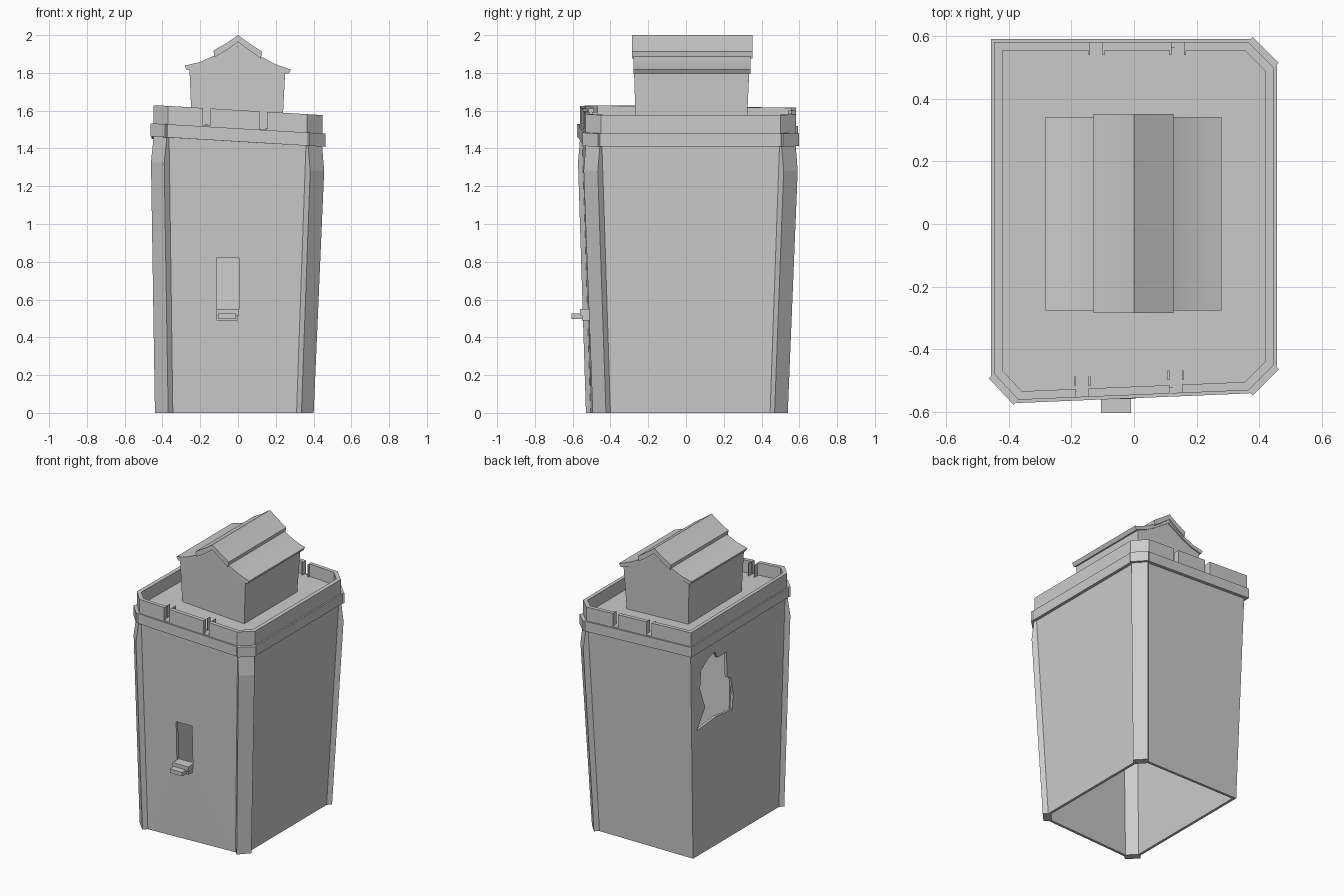
import bpy, bmesh
from mathutils import Vector

if "Cube" in bpy.data.objects:
    bpy.data.objects.remove(bpy.data.objects["Cube"])

# Wall plan (counter-clockwise): three chamfered corners, one sharp back-left corner
BASE = [(.31, -.47), (.375, -.40), (.375, .445), (.31, .515),
        (-.415, .515), (-.415, -.435), (-.345, -.505)]
TOP = [(.36, -.52), (.435, -.445), (.435, .495), (.36, .57),
       (-.435, .57), (-.435, -.475), (-.365, -.55)]
CHAMFERS = [(0, 1), (2, 3), (5, 6)]
WALL_TOP = 1.42


def tilt(x, y):
    """The crown of the tower rises toward the left front."""
    return .052 * (.44 - x) / .88 * (1 - .25 * (y + .55) / 1.1)


def make(name, verts, faces):
    me = bpy.data.meshes.new(name)
    me.from_pydata([tuple(v) for v in verts], [], faces)
    bm = bmesh.new()
    bm.from_mesh(me)
    bmesh.ops.recalc_face_normals(bm, faces=bm.faces)
    bm.to_mesh(me)
    bm.free()
    ob = bpy.data.objects.new(name, me)
    bpy.context.collection.objects.link(ob)
    return ob


def loft(name, rings, closed=False):
    """Skin rings in order; cap both ends, or join last to first as a tube."""
    n, m = len(rings[0]), len(rings)
    verts = [p for r in rings for p in r]
    faces = []
    for k in range(m if closed else m - 1):
        a, b = k * n, ((k + 1) % m) * n
        faces += [(a + i, a + (i + 1) % n, b + (i + 1) % n, b + i) for i in range(n)]
    if not closed:
        faces += [tuple(range(n)), tuple(range((m - 1) * n, m * n))]
    return make(name, verts, faces)


def offset(poly, d):
    """Move every side of a counter-clockwise outline outward by d."""
    out, n = [], len(poly)
    for i in range(n):
        p, q, r = (Vector(poly[j % n]) for j in (i - 1, i, i + 1))
        e1, e2 = (q - p).normalized(), (r - q).normalized()
        n1, n2 = Vector((e1.y, -e1.x)), Vector((e2.y, -e2.x))
        out.append(tuple(q + (n1 + n2) * d / (1 + n1.dot(n2))))
    return out


def at(poly, z, tilted=True):
    return [(x, y, z + (tilt(x, y) if tilted else 0)) for x, y in poly]


def box(name, x0, x1, y0, y1, z0, z1):
    plan = [(x0, y0), (x1, y0), (x1, y1), (x0, y1)]
    return loft(name, [at(plan, z0, False), at(plan, z1, False)])


def cut(ob, cutter):
    cutter.hide_render = True
    m = ob.modifiers.new("cut", 'BOOLEAN')
    m.operation, m.solver, m.object = 'DIFFERENCE', 'EXACT', cutter
    bpy.context.view_layer.objects.active = ob
    bpy.ops.object.modifier_apply(modifier=m.name)
    bpy.data.objects.remove(cutter)


# Tower walls: hollow tube, open at the bottom
walls = loft("tower_walls", [at(BASE, 0, False), at(TOP, WALL_TOP),
                             at(offset(TOP, -.018), WALL_TOP),
                             at(offset(BASE, -.018), 0, False)], closed=True)

# Front window and ragged breach in the left wall
cut(walls, box("window_cutter", -.115, .005, -.7, -.4, .55, .82))
breach = [(.49, .89), (.40, 1.02), (.46, 1.17), (.45, 1.30), (.37, 1.355), (.30, 1.37),
          (.27, 1.32), (.17, 1.32), (.16, 1.14), (.12, 1.12), (.09, 1.0), (.10, .89),
          (.28, .91)]
cut(walls, loft("breach_cutter", [[(x, y, z) for y, z in breach] for x in (-.6, -.3)]))

# Stepped window sill
box("sill_upper", -.115, .005, -.56, -.49, .515, .55)
box("sill_lower", -.105, -.01, -.605, -.49, .498, .525)
box("sill_bracket", -.115, .0, -.55, -.49, .49, .515)

# Corner pilasters, bulging out near the top, and the thicker band blocks above them
for i, j in CHAMFERS:
    rings = []
    for z, d in ((0, .035), (1.28, .038), (WALL_TOP + .02, .012)):
        t = min(z / WALL_TOP, 1)
        a, b = (Vector(BASE[k]).lerp(Vector(TOP[k]), t) for k in (i, j))
        e = (b - a).normalized()
        nrm = Vector((e.y, -e.x))
        plan = [a - nrm * .005, a + nrm * d, b + nrm * d, b - nrm * .005]
        rings.append([(p.x, p.y, z + tilt(p.x, p.y) * (t if z > 1 else 0)) for p in plan])
    loft("corner_pilaster", rings)
    a, b = Vector(TOP[i]), Vector(TOP[j])
    e = (b - a).normalized()
    nrm = Vector((e.y, -e.x))
    a, b = a - e * .006, b + e * .006
    plan = [a, a + nrm * .034, b + nrm * .034, b]
    loft("corner_band_block", [at(plan, 1.41), at(plan, 1.48)])

# Band around the top
loft("string_course", [at(offset(TOP, .022), 1.41), at(offset(TOP, .022), 1.48),
                       at(offset(TOP, -.005), 1.48), at(offset(TOP, -.005), 1.41)], closed=True)

# Parapet with two slits front and back
parapet = loft("parapet", [at(offset(TOP, .012), 1.47), at(offset(TOP, .012), 1.577),
                           at(offset(TOP, -.015), 1.577), at(offset(TOP, -.015), 1.47)],
               closed=True)
for x, y0, y1 in ((-.165, -.7, -.4), (.133, -.7, -.4), (-.12, .4, .7), (.14, .4, .7)):
    h = 1.485 + tilt(x, y0)
    cut(parapet, box("slit_cutter", x - .02, x + .02, y0, y1, h, 1.8))
    # Thin cheeks lining each slit
    yc = .555 if y0 > 0 else -.535 + .046 * (x + .365) / .725 + .02
    for s in (-1, 1):
        cx = x + s * .023
        box("slit_cheek", cx - .003, cx + .003, yc - .015, yc + .015,
            h, 1.575 + tilt(x, y0))

# Roof deck
make("roof_deck", at(offset(TOP, -.005), 1.49), [tuple(range(7))])

# Roof hut: flared walls with gable ends
hut = []
for s in (0, 1):
    yb, yt = ((-.265, -.275), (.32, .335))[s]
    hut.append([(-.243, yb, 1.48), (.233, yb, 1.48), (.25, yt, 1.81),
                (0, yt, 1.94), (-.257, yt, 1.825)])
loft("hut_walls", hut)


def roof(name, top, thick, y0, y1):
    profile = top + [(x * .95, z - thick) for x, z in reversed(top)]
    ob = loft(name, [[(x, y, z) for x, z in profile] for y in (y0, y1)])
    bpy.ops.object.select_all(action='DESELECT')
    ob.select_set(True)
    bpy.context.view_layer.objects.active = ob
    bpy.ops.object.shade_smooth_by_angle(angle=.35)


# Two-layer roof: curved eaves and raised ridge cap
roof("hut_roof_lower", [(-.283, 1.838), (-.20, 1.858), (-.125, 1.892), (0, 1.965),
                        (.125, 1.885), (.20, 1.845), (.28, 1.817)], .024, -.277, .342)
roof("hut_roof_ridge", [(-.13, 1.918), (-.06, 1.958), (0, 2.0), (.06, 1.957), (.127, 1.912)],
     .036, -.285, .352)
